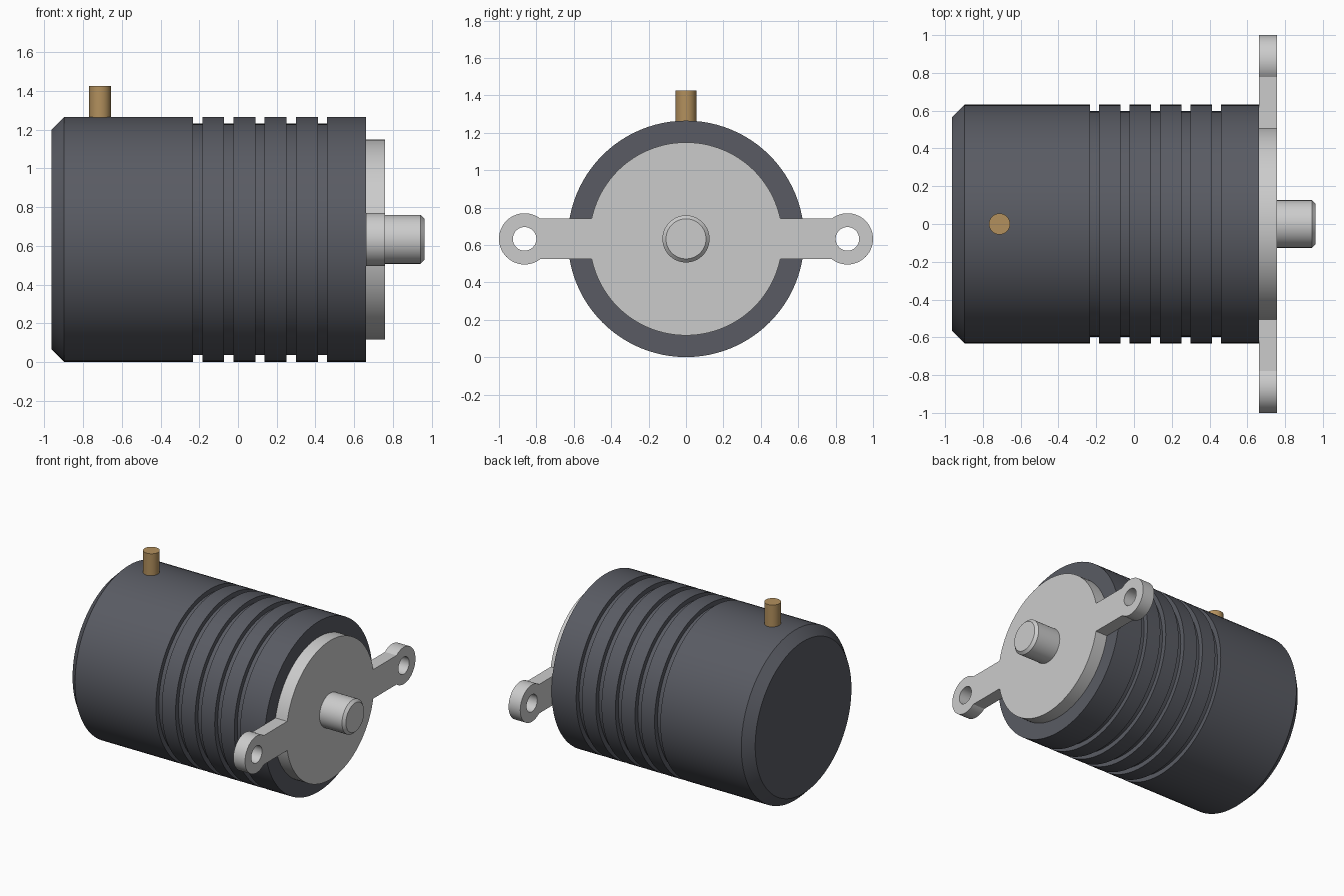
import bpy, bmesh
from math import pi, cos, sin, asin, radians, sqrt

if "Cube" in bpy.data.objects:
    bpy.data.objects.remove(bpy.data.objects["Cube"])

CZ = 0.633   # height of the main axis


def material(name, rgb):
    m = bpy.data.materials.new(name)
    m.diffuse_color = (*rgb, 1)
    m.use_nodes = True
    m.node_tree.nodes["Principled BSDF"].inputs["Base Color"].default_value = m.diffuse_color
    return m


def smooth(ob):
    bpy.ops.object.select_all(action='DESELECT')
    ob.select_set(True)
    bpy.context.view_layer.objects.active = ob
    bpy.ops.object.shade_smooth_by_angle(angle=radians(30))


def lathe(name, profile, loc, rot=(0, 0, 0), mat=None, n=96):
    """Capped solid of revolution about local z from (height, radius) pairs."""
    bm = bmesh.new()
    rings = [[bm.verts.new((r * cos(2 * pi * i / n), r * sin(2 * pi * i / n), h))
              for i in range(n)] for h, r in profile]
    for a, b in zip(rings, rings[1:]):
        for i in range(n):
            j = (i + 1) % n
            bm.faces.new((a[i], a[j], b[j], b[i]))
    bm.faces.new(rings[0][::-1])
    bm.faces.new(rings[-1])
    me = bpy.data.meshes.new(name)
    bm.to_mesh(me)
    bm.free()
    ob = bpy.data.objects.new(name, me)
    bpy.context.collection.objects.link(ob)
    ob.location, ob.rotation_euler = loc, rot
    if mat:
        me.materials.append(mat)
    smooth(ob)
    return ob


def arc(cx, r, a0, a1, n):
    return [(cx + r * cos(a0 + (a1 - a0) * i / n), r * sin(a0 + (a1 - a0) * i / n))
            for i in range(n + 1)]


dark = material("dark_casing", (0.1, 0.105, 0.125))
brass = material("brass", (0.45, 0.28, 0.11))
ALONG_X = (0, pi / 2, 0)

# Casing: chamfered rear, five square grooves
R, RG = 0.632, 0.597
profile = [(-0.964, R - 0.067), (-0.897, R)]
for k in range(5):
    x = -0.232 + 0.161 * k
    profile += [(x, R), (x, RG), (x + 0.048, RG), (x + 0.048, R)]
profile.append((0.662, R))
lathe("casing", profile, (0, 0, CZ), ALONG_X, dark)

# Output shaft with chamfered tip
lathe("shaft", [(0.70, 0.126), (0.943, 0.126), (0.962, 0.107)], (0, 0, CZ), ALONG_X, n=64)

# Brass terminal on top of the casing
lathe("terminal_pin", [(1.20, 0.056), (1.426, 0.056)], (-0.712, 0, 0), mat=brass, n=48)

# Mounting flange: disc with two arms ending in drilled ears
RD, RE, HW, EY = 0.516, 0.137, 0.108, 0.863
ad, ae = asin(HW / RD), asin(HW / RE)
half = arc(EY, RE, ae - pi, pi - ae, 40) + arc(0, RD, ad, pi - ad, 48)
outline = half + [(-x, -y) for x, y in half]
holes = [arc(s * EY, 0.063, 0, 2 * pi, 40)[:-1] for s in (-1, 1)]
cu = bpy.data.curves.new("mounting_flange", 'CURVE')
cu.dimensions, cu.fill_mode, cu.extrude = '2D', 'BOTH', 0.048
for pts in [outline] + holes:
    # drop the doubled corner points
    pts = [p for i, p in enumerate(pts)
           if sqrt((p[0] - pts[i - 1][0])**2 + (p[1] - pts[i - 1][1])**2) > 1e-5]
    sp = cu.splines.new('POLY')
    sp.points.add(len(pts) - 1)
    for q, (x, y) in zip(sp.points, pts):
        q.co = (x, y, 0, 1)
    sp.use_cyclic_u = True
flange = bpy.data.objects.new("mounting_flange", cu)
bpy.context.collection.objects.link(flange)
flange.location = (0.71, 0, CZ)
flange.rotation_euler = (pi / 2, 0, pi / 2)
bpy.ops.object.select_all(action='DESELECT')
flange.select_set(True)
bpy.context.view_layer.objects.active = flange
bpy.ops.object.convert(target='MESH')
flange = bpy.context.view_layer.objects.active
bm = bmesh.new()
bm.from_mesh(flange.data)
bmesh.ops.remove_doubles(bm, verts=bm.verts, dist=1e-5)
bmesh.ops.recalc_face_normals(bm, faces=bm.faces)
bm.to_mesh(flange.data)
bm.free()
smooth(flange)
